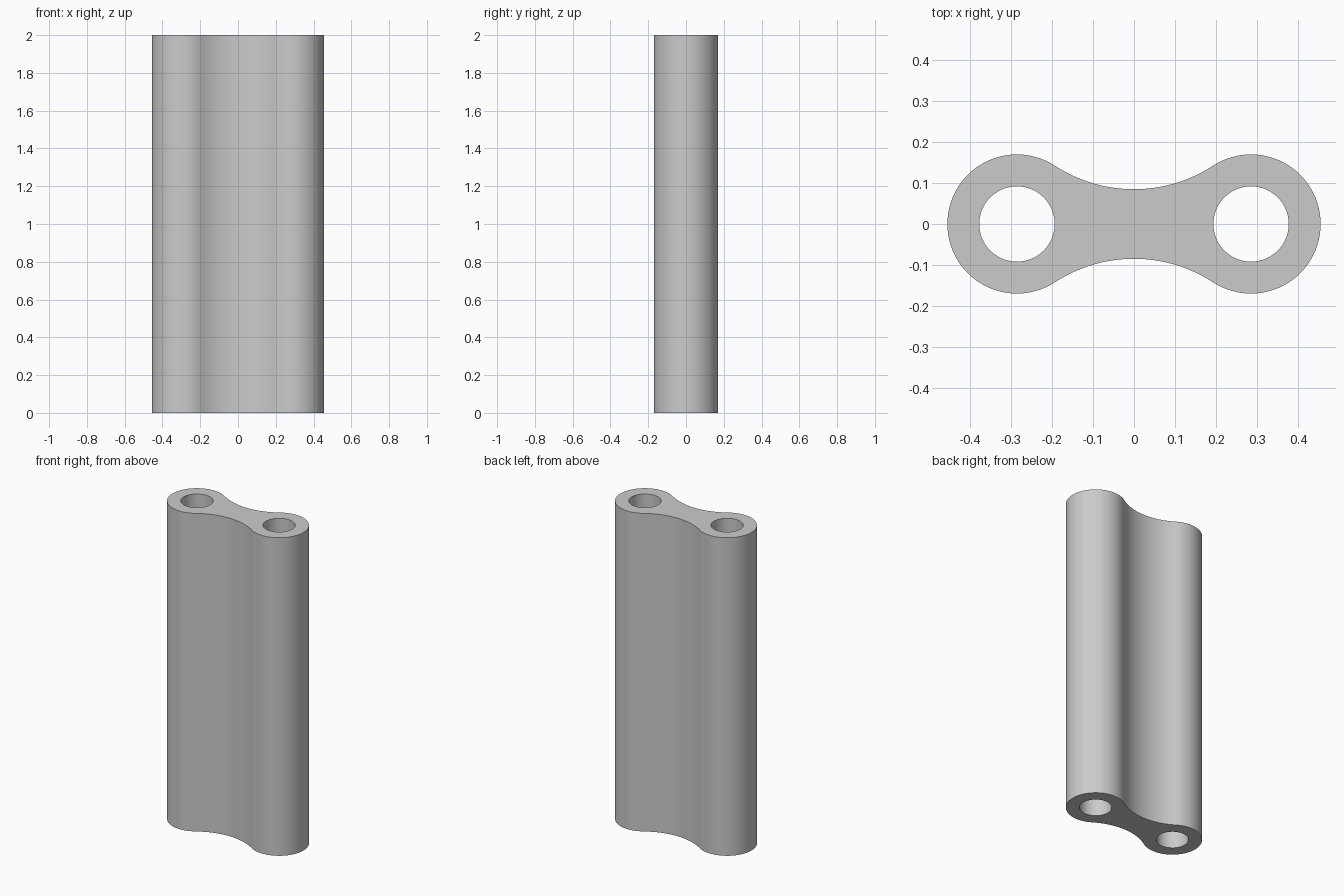
import bpy, bmesh, math

cube = bpy.data.objects.get("Cube")
if cube:
    bpy.data.objects.remove(cube)

HEIGHT = 2.0
LOBE_X, LOBE_R, HOLE_R = 0.286, 0.17, 0.092
WAIST_Y = 0.085
# Radius of the waist arc that runs tangent into both lobes
WAIST_R = (LOBE_X**2 + WAIST_Y**2 - LOBE_R**2) / (2 * (LOBE_R - WAIST_Y))
ARC_Y = WAIST_Y + WAIST_R
JOIN = math.atan2(ARC_Y, LOBE_X)      # lobe to arc centre direction


def arc(cx, cy, r, start, end, steps):
    """Points along an arc, leaving out the last one."""
    return [(cx + r * math.cos(start + (end - start) * i / steps),
             cy + r * math.sin(start + (end - start) * i / steps))
            for i in range(steps)]


def add_loop(bm, points):
    verts = [bm.verts.new((x, y, 0)) for x, y in points]
    return [bm.edges.new((v, verts[(i + 1) % len(verts)]))
            for i, v in enumerate(verts)]


# Half outline: right-hand lobe, then the waist arc; the rest by half turn
lobe_end = math.pi - JOIN
half = arc(LOBE_X, 0, LOBE_R, -lobe_end, lobe_end, 64)
half += arc(0, ARC_Y, WAIST_R, -JOIN, JOIN - math.pi, 32)
outline = half + [(-x, -y) for x, y in half]

# Flat section with two bores, extruded to full height
bm = bmesh.new()
edges = add_loop(bm, outline)
for side in (-1, 1):
    edges += add_loop(bm, arc(side * LOBE_X, 0, HOLE_R, 0, 2 * math.pi, 64))
bmesh.ops.triangle_fill(bm, edges=edges, use_beauty=True, normal=(0, 0, 1))
top = bmesh.ops.extrude_face_region(bm, geom=bm.faces[:], use_keep_orig=True)
bmesh.ops.translate(bm, vec=(0, 0, HEIGHT),
                    verts=[g for g in top["geom"] if isinstance(g, bmesh.types.BMVert)])
bmesh.ops.recalc_face_normals(bm, faces=bm.faces[:])

mesh = bpy.data.meshes.new("link_body")
bm.to_mesh(mesh)
bm.free()
body = bpy.data.objects.new("link_body", mesh)
bpy.context.collection.objects.link(body)

# Plain grey
grey = bpy.data.materials.new("light grey")
grey.use_nodes = True
color = (0.6, 0.6, 0.6, 1)
grey.diffuse_color = color
grey.node_tree.nodes["Principled BSDF"].inputs["Base Color"].default_value = color
mesh.materials.append(grey)

bpy.ops.object.select_all(action="DESELECT")
body.select_set(True)
bpy.context.view_layer.objects.active = body
bpy.ops.object.shade_smooth_by_angle(angle=math.radians(30))
